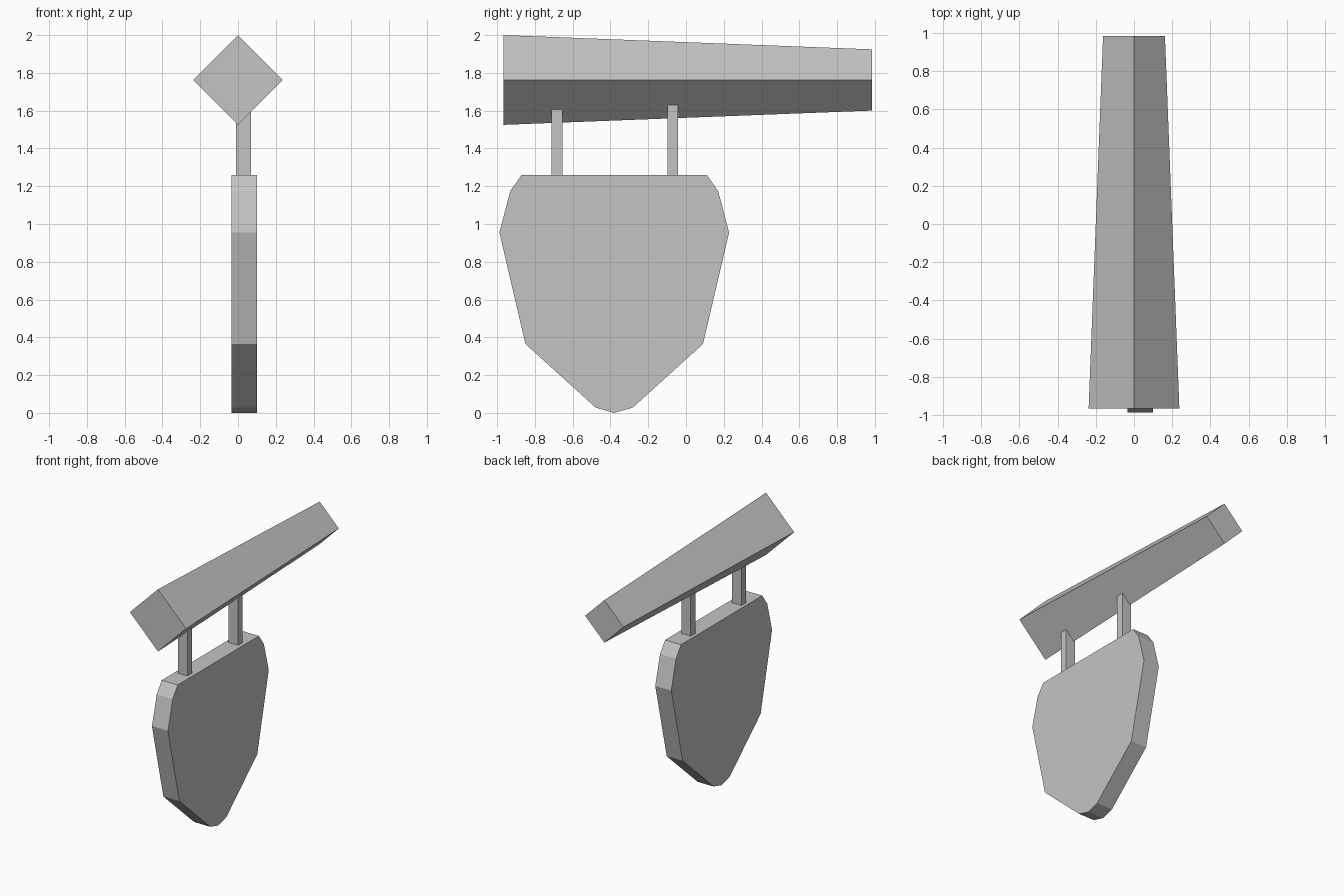
import bpy
import bmesh

old = bpy.data.objects.get("Cube")
if old:
    bpy.data.objects.remove(old, do_unlink=True)

# One plain grey for everything
grey = bpy.data.materials.new("plain_grey")
grey.use_nodes = True
colour = (0.55, 0.55, 0.55, 1.0)
grey.diffuse_color = colour
grey.node_tree.nodes["Principled BSDF"].inputs["Base Color"].default_value = colour


def loft(name, start, end):
    """Solid between two matching outlines, with flat end caps."""
    bm = bmesh.new()
    a = [bm.verts.new(p) for p in start]
    b = [bm.verts.new(p) for p in end]
    bm.faces.new(a)
    bm.faces.new(b)
    for i in range(len(a)):
        j = (i + 1) % len(a)
        bm.faces.new((a[i], a[j], b[j], b[i]))
    bmesh.ops.recalc_face_normals(bm, faces=bm.faces)
    mesh = bpy.data.meshes.new(name)
    bm.to_mesh(mesh)
    bm.free()
    mesh.materials.append(grey)
    obj = bpy.data.objects.new(name, mesh)
    bpy.context.collection.objects.link(obj)
    return obj


def slab(name, outline, x0, x1):
    """Outline in y and z, given thickness along x."""
    return loft(name, [(x0, y, z) for y, z in outline], [(x1, y, z) for y, z in outline])


# Tapered square beam, turned on its edge
def diamond(y, r, z=1.7625):
    return [(r, y, z), (0, y, z + r), (-r, y, z), (0, y, z - r)]


loft("beam", diamond(-0.965, 0.2375), diamond(0.985, 0.162))

# Hanging shield-shaped board, symmetric about its centre line
centre = -0.38
half = [(0.49, 1.26), (0.55, 1.175), (0.608, 0.955), (0.47, 0.365), (0.098, 0.028)]
right_side = [(centre + d, z) for d, z in half]
left_side = [(centre - d, z) for d, z in reversed(half)]
slab("sign_board", right_side + [(centre, 0.0)] + left_side, -0.035, 0.1)

# Two hangers running up into the beam
for name, y in (("front_hanger", -0.683), ("back_hanger", -0.071)):
    w = 0.028
    slab(name, [(y - w, 1.25), (y + w, 1.25), (y + w, 1.65), (y - w, 1.65)], -0.01, 0.07)
